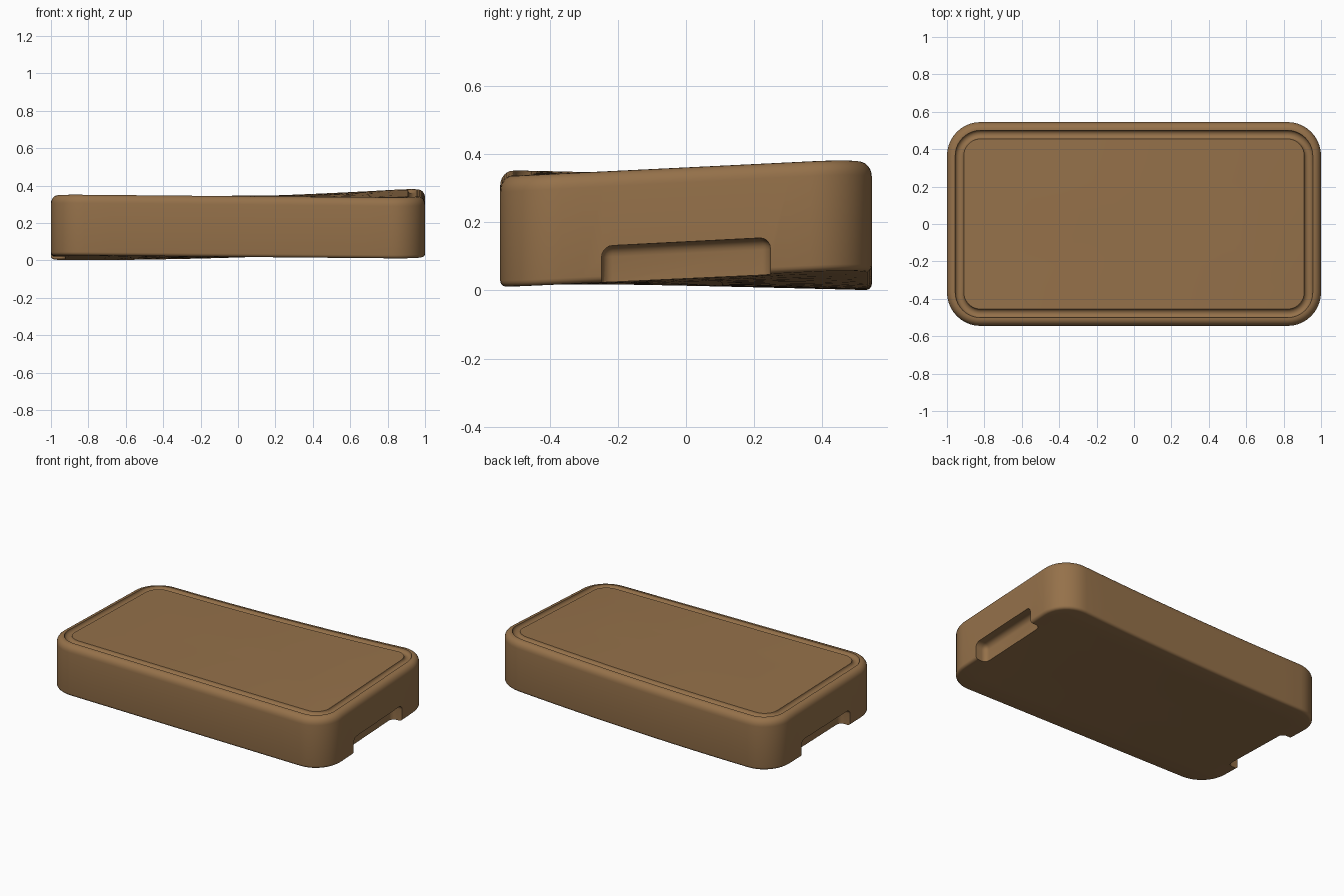
import bpy, bmesh, math

cube = bpy.data.objects.get("Cube")
if cube:
    bpy.data.objects.remove(cube, do_unlink=True)

HALF_X, HALF_Y, THICK, CORNER = 1.0, 0.545, 0.325, 0.18

wood = bpy.data.materials.new("warm brown wood")
wood.use_nodes = True
colour = (0.30, 0.165, 0.068, 1)
wood.diffuse_color = colour
bsdf = wood.node_tree.nodes["Principled BSDF"]
bsdf.inputs["Base Color"].default_value = colour
bsdf.inputs["Roughness"].default_value = 0.7


def outline(inset, corner_steps=10, side_steps=12):
    """Rounded rectangle, moved inward by inset."""
    r = max(CORNER - inset, 0.04)
    cx, cy = HALF_X - inset - r, HALF_Y - inset - r
    corners = [(cx, cy), (-cx, cy), (-cx, -cy), (cx, -cy)]
    arcs = []
    for q, (x, y) in enumerate(corners):
        angles = [math.pi / 2 * (q + i / corner_steps) for i in range(corner_steps + 1)]
        arcs.append([(x + r * math.cos(a), y + r * math.sin(a)) for a in angles])
    points = []
    for q, arc in enumerate(arcs):
        points += arc
        (ax, ay), (bx, by) = arc[-1], arcs[(q + 1) % 4][0]
        for i in range(1, side_steps):
            t = i / side_steps
            points.append((ax + (bx - ax) * t, ay + (by - ay) * t))
    return points


def arc_profile(cx, cz, rx, rz, start, end, steps):
    """Arc of (inset, height) pairs between two angles in degrees."""
    angles = [math.radians(start + (end - start) * i / steps) for i in range(steps + 1)]
    return [(cx + rx * math.cos(a), cz + rz * math.sin(a)) for a in angles]


def make_object(name, bm):
    bmesh.ops.recalc_face_normals(bm, faces=bm.faces)
    mesh = bpy.data.meshes.new(name)
    bm.to_mesh(mesh)
    bm.free()
    obj = bpy.data.objects.new(name, mesh)
    bpy.context.collection.objects.link(obj)
    mesh.materials.append(wood)
    return obj


# Board section: underside, eased edges, rounded juice groove, flat top
profile = [(0.44, 0), (0.3, 0), (0.15, 0)]
profile += arc_profile(0.018, 0.018, 0.018, 0.018, 270, 180, 4)
profile += arc_profile(0.038, THICK - 0.045, 0.038, 0.045, 180, 90, 6)
profile += arc_profile(0.067, THICK, 0.023, 0.02, 180, 360, 8)
profile += [(0.2, THICK), (0.32, THICK), (0.44, THICK)]

bm = bmesh.new()
rings = [[bm.verts.new((x, y, z)) for x, y in outline(inset)] for inset, z in profile]
for low, high in zip(rings, rings[1:]):
    for i in range(len(low)):
        j = (i + 1) % len(low)
        bm.faces.new((low[i], low[j], high[j], high[i]))
bm.faces.new(rings[0])
bm.faces.new(rings[-1])
board = make_object("cutting_board", bm)

# Finger holds at both ends
bm = bmesh.new()
for side in (-1, 1):
    box = bmesh.ops.create_cube(bm, size=1)["verts"]
    for v in box:
        v.co.x = side * HALF_X + v.co.x * 0.15
        v.co.y *= 0.495
        v.co.z = 0.106 if v.co.z > 0 else -0.1
bmesh.ops.bevel(bm, geom=bm.edges[:], offset=0.032, segments=5, profile=0.5, affect='EDGES')
cutter = make_object("finger_hold_cutter", bm)
cutter.hide_render = True

cut = board.modifiers.new("finger_holds", 'BOOLEAN')
cut.operation = 'DIFFERENCE'
cut.solver = 'EXACT'
cut.object = cutter
bpy.context.view_layer.update()
bpy.context.view_layer.objects.active = board
board.select_set(True)
bpy.ops.object.modifier_apply(modifier=cut.name)
bpy.data.objects.remove(cutter, do_unlink=True)

# Warp of the old plank: one back corner lifts
for v in board.data.vertices:
    x, y = v.co.x, v.co.y
    front = 0.02 - 0.01 * x
    back = 0.017 + 0.032 * x + 0.017 * x * x
    t = (y / HALF_Y + 1) / 2
    v.co.z += front + (back - front) * t - 0.001

for obj in bpy.context.selected_objects:
    obj.select_set(obj == board)
bpy.ops.object.shade_smooth_by_angle(angle=math.radians(35))
